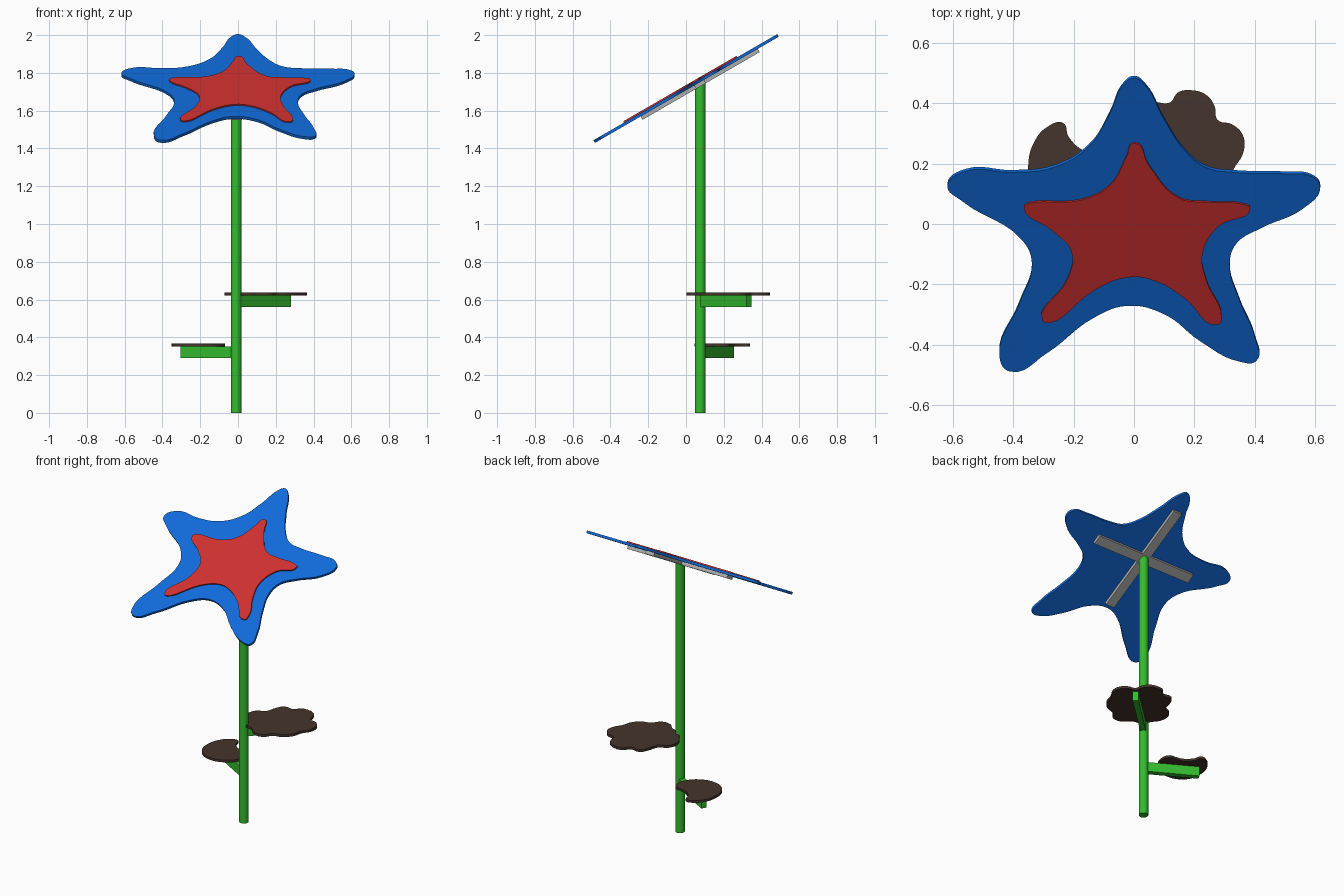
import bpy, math
from mathutils import Matrix, Vector

default_cube = bpy.data.objects.get("Cube")
if default_cube:
    bpy.data.objects.remove(default_cube, do_unlink=True)


def make_material(name, red, green, blue):
    material = bpy.data.materials.new(name)
    material.use_nodes = True
    colour = (red, green, blue, 1)
    material.diffuse_color = colour
    material.node_tree.nodes["Principled BSDF"].inputs["Base Color"].default_value = colour
    return material


BLUE = make_material("petal blue", 0.005, 0.147, 0.7)
RED = make_material("centre red", 0.63, 0.03, 0.03)
GREEN = make_material("stem green", 0.034, 0.5, 0.027)
BROWN = make_material("leaf brown", 0.06, 0.034, 0.025)
GREY = make_material("bracket grey", 0.42, 0.42, 0.42)

TILT = math.radians(30)
FLOWER = Matrix.Translation((0, 0, 1.717)) @ Matrix.Rotation(TILT, 4, "X")
STEM = Vector((-0.01, 0.075, 0))


def finish(obj, name, material):
    obj.name = name
    obj.data.name = name
    obj.data.materials.clear()
    obj.data.materials.append(material)
    bpy.ops.object.shade_smooth_by_angle(angle=math.radians(40))


def plate(name, outline, bottom, top, material, matrix=None, stretch=1):
    """Flat plate cut along a smooth closed outline given in hundredths."""
    curve = bpy.data.curves.new(name, "CURVE")
    curve.dimensions = "2D"
    curve.fill_mode = "BOTH"
    curve.resolution_u = 6
    curve.extrude = (top - bottom) / 2
    spline = curve.splines.new("BEZIER")
    spline.bezier_points.add(len(outline) - 1)
    spline.use_cyclic_u = True
    for point, (x, y) in zip(spline.bezier_points, outline):
        point.co = (x / 100, y * stretch / 100, 0)
        point.handle_left_type = point.handle_right_type = "AUTO"
    obj = bpy.data.objects.new(name, curve)
    bpy.context.collection.objects.link(obj)
    obj.matrix_world = (matrix or Matrix()) @ Matrix.Translation((0, 0, (top + bottom) / 2))
    bpy.ops.object.select_all(action="DESELECT")
    obj.select_set(True)
    bpy.context.view_layer.objects.active = obj
    bpy.ops.object.convert(target="MESH")
    finish(bpy.context.object, name, material)


def bar(name, size, matrix, material):
    """Rectangular bar placed by a matrix."""
    bpy.ops.mesh.primitive_cube_add(size=1)
    obj = bpy.context.object
    obj.data.transform(Matrix.Diagonal((*size, 1)))
    obj.matrix_world = matrix
    finish(obj, name, material)


def leaf_arm(name, end_x, end_y, height):
    """Horizontal arm running from the stem axis out under a leaf."""
    end = Vector((end_x, end_y, 0))
    reach = end - STEM
    middle = (end + STEM) / 2 + Vector((0, 0, height))
    turn = Matrix.Rotation(math.atan2(reach.y, reach.x), 4, "Z")
    bar(name, (reach.length, 0.034, 0.062), Matrix.Translation(middle) @ turn, GREEN)


# Stem
STEM_HEIGHT = 1.745
bpy.ops.mesh.primitive_cylinder_add(vertices=32, radius=0.028, depth=STEM_HEIGHT,
                                    location=STEM + Vector((0, 0, STEM_HEIGHT / 2)))
finish(bpy.context.object, "stem", GREEN)

# Tilted flower: large star, raised centre star and the crossed brackets behind
petal_outline = [
    (0, 48.7), (3.5, 46.5), (10, 35), (17, 24.5), (24, 19), (33, 17.5), (50, 17),
    (59, 16), (61.7, 12.5), (56, 5.5), (42, -1), (34, -6), (31.7, -13), (35, -25),
    (40, -37), (40.5, -45), (35, -45.2), (22, -38.5), (10, -29.5), (-2, -26.7),
    (-13, -30.5), (-29, -42.5), (-41, -48.5), (-44.5, -44), (-38, -26), (-33.8, -13),
    (-37, -5), (-57, 8), (-61.8, 13), (-56, 17.8), (-40, 17.5), (-27, 19),
    (-15, 26), (-8, 37), (-3.5, 46.5)]
centre_outline = [
    (0, 27.5), (5, 20), (15, 9.3), (24, 8), (36, 7.3), (38.5, 6), (28, 0),
    (22.7, -9), (24, -18), (29, -30), (28, -32.5), (17, -24), (8, -18.5), (-1, -16.8),
    (-12, -20.5), (-28, -32), (-30.5, -31), (-22, -17.5), (-20.7, -8.5),
    (-27, -1.5), (-36.5, 6), (-35, 7.5), (-17, 8.8), (-8, 13.5), (-2.5, 23)]
stretch = 1 / math.cos(TILT)
plate("star_petals", petal_outline, -0.008, 0.008, BLUE, FLOWER, stretch)
plate("star_centre", centre_outline, 0.008, 0.016, RED, FLOWER, stretch)

cross = FLOWER @ Matrix.Translation((STEM.x, 0.076, -0.018))
for name, angle in (("bracket_across", 0), ("bracket_along", math.pi / 2)):
    bar(name, (0.716, 0.06, 0.02), cross @ Matrix.Rotation(angle, 4, "Z"), GREY)

# Leaves on their arms
large_leaf_outline = [
    (12, 40.3), (14.5, 43.5), (19, 44.3), (24, 42.7), (26.7, 39), (27.7, 34.5),
    (32.5, 33), (36, 29.5), (36.3, 24), (32.7, 17.5), (31, 12), (26.5, 7.5),
    (21, 5.5), (17, 1), (11, 0.7), (6, 5), (0, 7), (-3.5, 12), (-7, 18),
    (-5.5, 25.5), (0, 29), (2, 35), (5, 40)]
small_leaf_outline = [
    (-23.5, 33.5), (-28.5, 32.3), (-33, 27.3), (-35, 20), (-34, 12), (-30, 7),
    (-23, 4.5), (-15, 6), (-9, 11), (-6.8, 17), (-8.5, 22.7), (-12, 23.3),
    (-17, 24.5), (-21.7, 29)]
plate("large_leaf", large_leaf_outline, 0.621, 0.637, BROWN)
plate("small_leaf", small_leaf_outline, 0.352, 0.367, BROWN)
leaf_arm("large_leaf_arm", 0.268, 0.333, 0.591)
leaf_arm("small_leaf_arm", -0.297, 0.24, 0.321)
